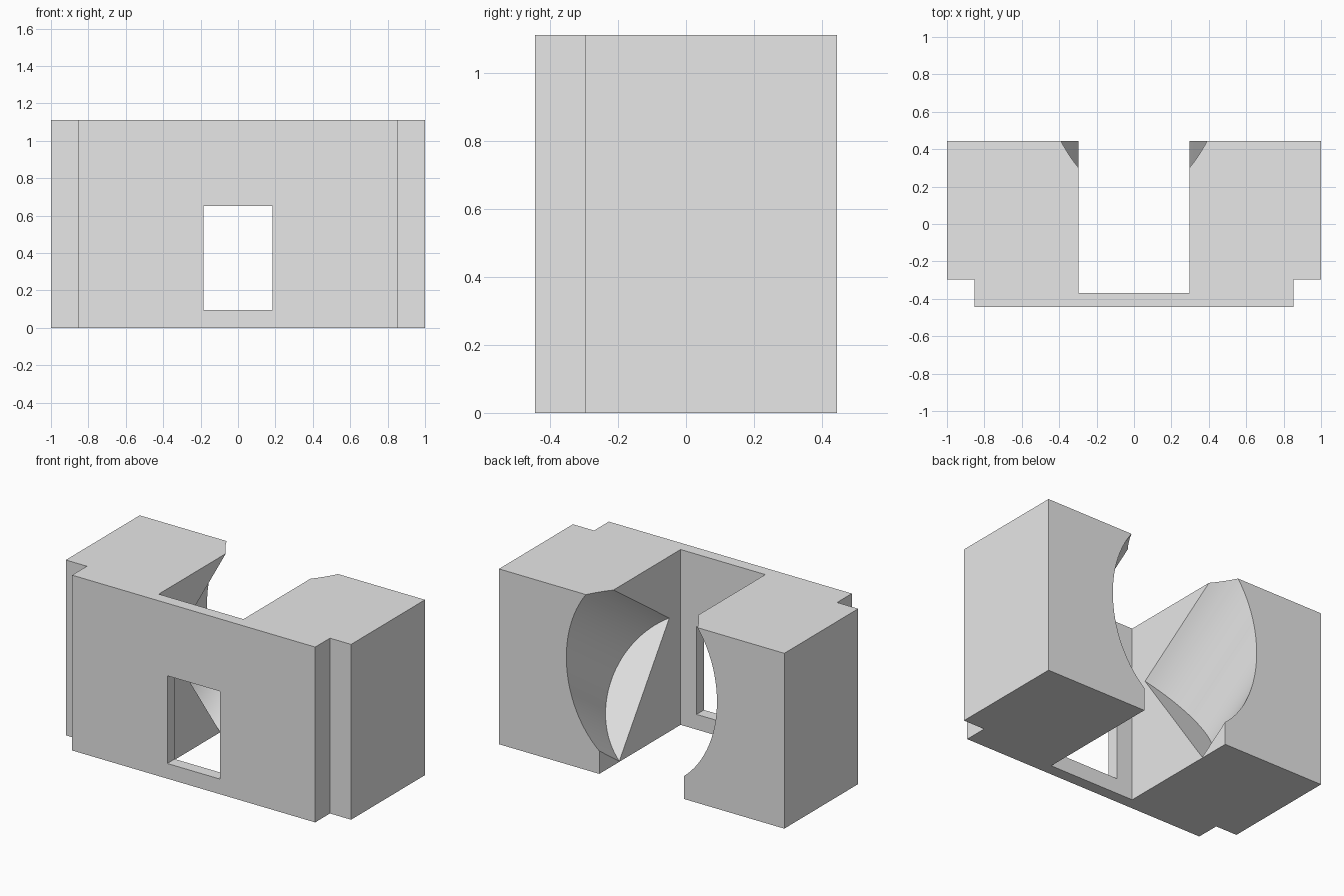
import bpy
import bmesh
import math
from mathutils import Matrix, Vector

cube = bpy.data.objects.get("Cube")
if cube:
    bpy.data.objects.remove(cube, do_unlink=True)

HEIGHT = 1.111
BACK = 0.444
SLOT = 0.297          # half width of the rear slot
TILT = math.radians(35)

grey = bpy.data.materials.new("light_grey")
grey.use_nodes = True
colour = (0.8, 0.8, 0.8, 1)
grey.diffuse_color = colour
for node in grey.node_tree.nodes:
    if node.type == "BSDF_PRINCIPLED":
        node.inputs["Base Color"].default_value = colour


def make_object(name, bm):
    bmesh.ops.recalc_face_normals(bm, faces=bm.faces)
    mesh = bpy.data.meshes.new(name)
    bm.to_mesh(mesh)
    bm.free()
    mesh.materials.append(grey)
    obj = bpy.data.objects.new(name, mesh)
    bpy.context.collection.objects.link(obj)
    return obj


def cut(target, cutter):
    """Subtract the cutter from the target, then discard the cutter."""
    cutter.hide_render = True
    mod = target.modifiers.new("cut", "BOOLEAN")
    mod.operation = "DIFFERENCE"
    mod.solver = "EXACT"
    mod.object = cutter
    bpy.ops.object.select_all(action="DESELECT")
    bpy.context.view_layer.objects.active = target
    target.select_set(True)
    bpy.ops.object.modifier_apply(modifier=mod.name)
    bpy.data.objects.remove(cutter, do_unlink=True)


# Slotted block: mirrored plan outline, extruded upwards
half = [(0.852, -BACK), (0.852, -0.296), (1, -0.296),
        (1, BACK), (SLOT, BACK), (SLOT, -0.37)]
outline = half + [(-x, y) for x, y in reversed(half)]
bm = bmesh.new()
base = bm.faces.new([bm.verts.new((x, y, 0)) for x, y in outline])
top = bmesh.ops.extrude_face_region(bm, geom=[base])["geom"]
bmesh.ops.translate(bm, vec=(0, 0, HEIGHT),
                    verts=[v for v in top if isinstance(v, bmesh.types.BMVert)])
block = make_object("slotted_block", bm)

# Rectangular window through the thin front wall
bm = bmesh.new()
bmesh.ops.create_cube(bm, size=1, matrix=Matrix.Translation((0, -0.407, 0.374))
                      @ Matrix.Diagonal((0.37, 0.3, 0.556, 1)))
cut(block, make_object("window_cutter", bm))

# Tilted round bore with a flat bottom, rising towards the back
LENGTH = 2
axis = Vector((0, math.cos(TILT), math.sin(TILT)))
centre = Vector((0, -0.007, 0.362)) + axis * LENGTH / 2
bm = bmesh.new()
bmesh.ops.create_cone(bm, cap_ends=True, segments=96, radius1=0.528,
                      radius2=0.528, depth=LENGTH,
                      matrix=Matrix.Translation(centre)
                      @ axis.to_track_quat("Z", "X").to_matrix().to_4x4())
cut(block, make_object("bore_cutter", bm))

# Smooth bore, crisp edges
bpy.ops.object.select_all(action="DESELECT")
block.select_set(True)
bpy.context.view_layer.objects.active = block
bpy.ops.object.shade_smooth_by_angle(angle=math.radians(20))
